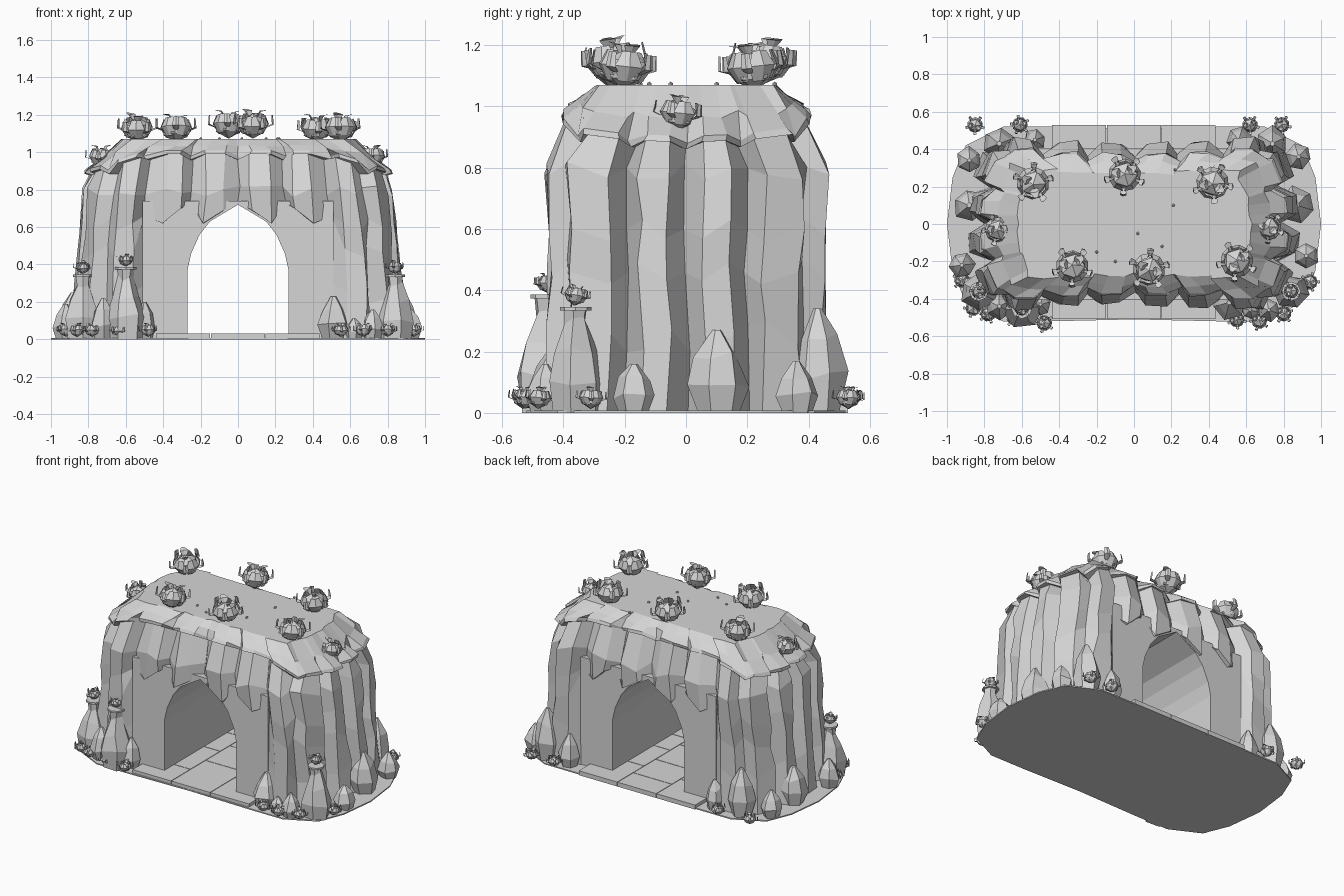
import bpy, bmesh, math, random
from mathutils import Vector, Matrix

random.seed(4)
if "Cube" in bpy.data.objects:
    bpy.data.objects.remove(bpy.data.objects["Cube"], do_unlink=True)

stone = bpy.data.materials.new("stone_grey")
stone.use_nodes = True
GREY = (0.67, 0.67, 0.67, 1)
stone.diffuse_color = GREY
stone.node_tree.nodes["Principled BSDF"].inputs["Base Color"].default_value = GREY


def finish(bm, name):
    bmesh.ops.recalc_face_normals(bm, faces=bm.faces)
    mesh = bpy.data.meshes.new(name)
    bm.to_mesh(mesh)
    bm.free()
    obj = bpy.data.objects.new(name, mesh)
    obj.data.materials.append(stone)
    bpy.context.collection.objects.link(obj)


def loft(bm, rings):
    """Skin a stack of closed rings and cap both ends."""
    loops = [[bm.verts.new(p) for p in ring] for ring in rings]
    n = len(loops[0])
    for a, b in zip(loops, loops[1:]):
        for i in range(n):
            j = (i + 1) % n
            bm.faces.new((a[i], a[j], b[j], b[i]))
    bm.faces.new(loops[0][::-1])
    bm.faces.new(loops[-1])


def four_way(quarter):
    """Mirror a quarter outline running from the y axis to the x axis."""
    half = quarter + [(x, -y, *k) for x, y, *k in quarter[-2::-1]]
    return half + [(-x, y, *k) for x, y, *k in half[-2:0:-1]]


def jit(a):
    return random.uniform(-a, a)


# Rock shell: folded outline as x, y, ridge or valley, height of hanging tip
outline = four_way([
    (0, .36, 0, .73), (.07, .42, 1, .69), (.18, .43, 1, .62), (.25, .36, 0, .73),
    (.31, .43, 1, .7), (.4, .43, 1, .62), (.5, .37, 0, .66), (.56, .45, 1, .62),
    (.66, .45, 1, .58), (.69, .38, 0, .64), (.77, .38, 1, .6), (.82, .25, 1, .56),
    (.73, .2, 0, .6), (.84, .15, 1, .63), (.85, .06, 1, .57), (.75, 0, 0, .6)])


def shell_ring(sx, sy, height, shake=.008, flat=None, soften=0):
    """Scaled outline; flat sets the middle on a plane, soften fills valleys."""
    ring = []
    for x, y, ridge, tip in outline:
        fill = 1 if ridge else 1 + soften
        if flat and abs(x) < .51 and abs(y) > .3:
            px, py = x, math.copysign(flat, y)
        else:
            px, py = x * sx * fill + jit(shake), y * sy * fill + jit(shake)
        ring.append((px, py, height(abs(x), ridge, tip)))
    return ring


def level(z, wobble=0):
    return lambda x, ridge, tip: z + jit(wobble)


def tips(x, ridge, tip):
    return tip


def under_tips(x, ridge, tip):
    return tip if x < .51 else tip - .14


def lip(x, ridge, tip):
    side = max(0, x - .5)
    return .96 - .4 * side + (.03 + .1 * side) * ridge


def lip_top(x, ridge, tip):
    return lip(x, ridge, tip) + .02


def shoulder(x, ridge, tip):
    return 1.035 - .2 * max(0, x - .5) + jit(.006)


bm = bmesh.new()
loft(bm, [shell_ring(1.04, 1.01, level(.005), flat=.4),
          shell_ring(1.03, .99, level(.25, .06), .014, flat=.395),
          shell_ring(1.01, .99, under_tips, .012, flat=.385),
          shell_ring(1.0, 1.0, tips),
          shell_ring(.97, 1.02, level(.79, .03), .012),
          shell_ring(.93, .86, lip),
          shell_ring(.97, .9, lip, soften=.03),
          shell_ring(.96, .88, lip_top, soften=.05),
          shell_ring(.86, .78, shoulder, soften=.11),
          shell_ring(.73, .65, level(1.07), soften=.14)])
# Open the shell below the hanging tips, where the arch wall stands
opening = [f for f in bm.faces
           for c in [f.calc_center_median()]
           if abs(c.x) < .5 and abs(c.y) > .3 and c.z < .56]
bmesh.ops.delete(bm, geom=opening, context="FACES")
finish(bm, "rock_shell")

# Arch wall with the pointed tunnel running front to back
arch = [(.27, .005), (.27, .37), (.25, .46), (.205, .56), (.15, .63), (0, .72)]
half = [(.51, .74), (.51, .005)] + arch
profile = half + [(-x, z) for x, z in half[-2::-1]]
bm = bmesh.new()
loft(bm, [[(x, y, z) for x, z in profile] for y in (-.405, .405)])
finish(bm, "arch_wall")

# Thin ground plate
plate = four_way([(0, .51), (.44, .52), (.7, .52), (.9, .42), (.97, .25), (1, 0)])
bm = bmesh.new()
loft(bm, [[(x, y, z) for x, y in plate] for z in (0, .008)])
finish(bm, "ground_plate")

# Paving stones in three staggered columns
bm = bmesh.new()
GAP = .004
for col, cuts in enumerate([(-.51, -.3, .02, .27, .53), (-.51, -.14, .12, .36, .53),
                            (-.51, -.24, -.04, .24, .53)]):
    x0 = -.44 + col * .293
    for y0, y1 in zip(cuts, cuts[1:]):
        size = (.293 - GAP, y1 - y0 - GAP, .03)
        bmesh.ops.create_cube(bm, size=1, matrix=Matrix.Translation(
            (x0 + .1465, (y0 + y1) / 2, .015)) @ Matrix.Diagonal((*size, 1)))
finish(bm, "paving_stones")


def rock(name, x, y, r, h, profile, sides=6):
    bm = bmesh.new()
    turn = random.random()
    rings = []
    for f, z in profile:
        rings.append([(x + r * f * math.cos(t) * (1 + jit(.12)),
                       y + r * f * math.sin(t) * (1 + jit(.12)),
                       h * z + (jit(.06) * h if 0 < z < 1 else 0))
                      for t in (turn + math.tau * i / sides for i in range(sides))])
    loft(bm, rings)
    finish(bm, name)


# Pointed boulders around the foot of the walls
BOULDER = [(.7, 0), (1, .35), (.72, .7), (.15, 1)]
for x, y, r, h in [(.51, -.42, .09, .23), (.62, -.46, .05, .11), (.72, -.46, .06, .16),
                   (.92, -.17, .07, .16), (.87, .1, .1, .27), (.88, .36, .07, .17),
                   (.74, .43, .09, .34), (.56, .45, .07, .22),
                   (-.92, -.22, .07, .19), (-.72, -.44, .07, .22), (-.5, -.43, .06, .2),
                   (-.88, .1, .09, .25), (-.88, .34, .07, .18), (-.72, .43, .09, .32),
                   (-.53, .45, .06, .2)]:
    rock("boulder", x, y, r, h, BOULDER)


# Succulent plants: faceted core, broad cupped leaves and curled outer blades
def leaf(bm, turn, r, points):
    """Folded strip through points of (distance out, height, half width)."""
    out = Vector((math.cos(turn), math.sin(turn), 0))
    side = Vector((-out.y, out.x, 0))
    rows = []
    for d, z, w in points:
        c = (out * d + Vector((0, 0, z))) * r
        rows.append([bm.verts.new(p) for p in
                     (c - side * w * r, c + out * w * .35 * r, c + side * w * r)])
    for a, b in zip(rows, rows[1:]):
        for i in (0, 1):
            bm.faces.new((a[i], a[i + 1], b[i + 1], b[i]))


BROAD = [(.45, -.35, .25), (.66, .1, .42), (.55, .55, .22)]
BLADE = [(.6, -.1, .1), (.98, .05, .17), (.95, .5, .12)]
CROWN = [(.2, .45, .1), (.3, .72, .26), (.62, .78, .1)]


def plant(x, y, z, r):
    bm = bmesh.new()
    bmesh.ops.create_icosphere(bm, subdivisions=1, radius=r * .7,
                               matrix=Matrix.Diagonal((1, 1, .88, 1)))
    turn = random.random() * 6
    for i in range(5):
        a = turn + math.tau * i / 5
        leaf(bm, a, r, BROAD)
        leaf(bm, a + .63, r, BLADE)
        if i % 2:
            leaf(bm, a + .3, r, CROWN)
    bmesh.ops.rotate(bm, verts=bm.verts, cent=(0, 0, 0),
                     matrix=Matrix.Rotation(jit(.2), 3, "X"))
    bmesh.ops.translate(bm, verts=bm.verts, vec=(x, y, z))
    finish(bm, "plant")


for x, y, z in [(-.54, .22, 1.12), (-.05, .26, 1.14), (.42, .22, 1.12), (-.33, -.23, 1.12),
                (.08, -.24, 1.14), (.55, -.2, 1.12), (.72, -.02, .97), (-.73, -.03, .97)]:
    plant(x, y, z, .11 if z > 1 else .085)

for x, y in [(-.85, .53), (-.61, .53), (.62, .53), (.79, .53), (-.92, -.3), (-.86, -.45),
             (-.78, -.48), (-.64, -.5), (-.48, -.53), (.55, -.51), (.67, -.52), (.8, -.48),
             (.94, -.31)]:
    plant(x, y, .045, .052)

# Tall necked rocks with a flat collar and a plant on top
NECKED = [(.85, 0), (1, .3), (.72, .6), (.36, .88), (.42, 1)]
for x, y, r, h in [(-.83, -.36, .1, .34), (-.6, -.45, .11, .38), (.84, -.36, .1, .34)]:
    rock("necked_rock", x, y, r, h, NECKED)
    bm = bmesh.new()
    bmesh.ops.create_cone(bm, segments=8, radius1=r * .52, radius2=r * .52, depth=.012,
                          cap_ends=True, matrix=Matrix.Translation((x, y, h)))
    finish(bm, "collar")
    plant(x, y, h + .04, .05)

# Loose pebbles on top
for x, y in [(-.2, -.15), (.02, -.05), (.15, -.12), (.21, .1), (.22, .29), (-.1, -.2)]:
    bm = bmesh.new()
    bmesh.ops.create_icosphere(bm, subdivisions=1, radius=.009,
                               matrix=Matrix.Translation((x, y, 1.072)))
    finish(bm, "pebble")
